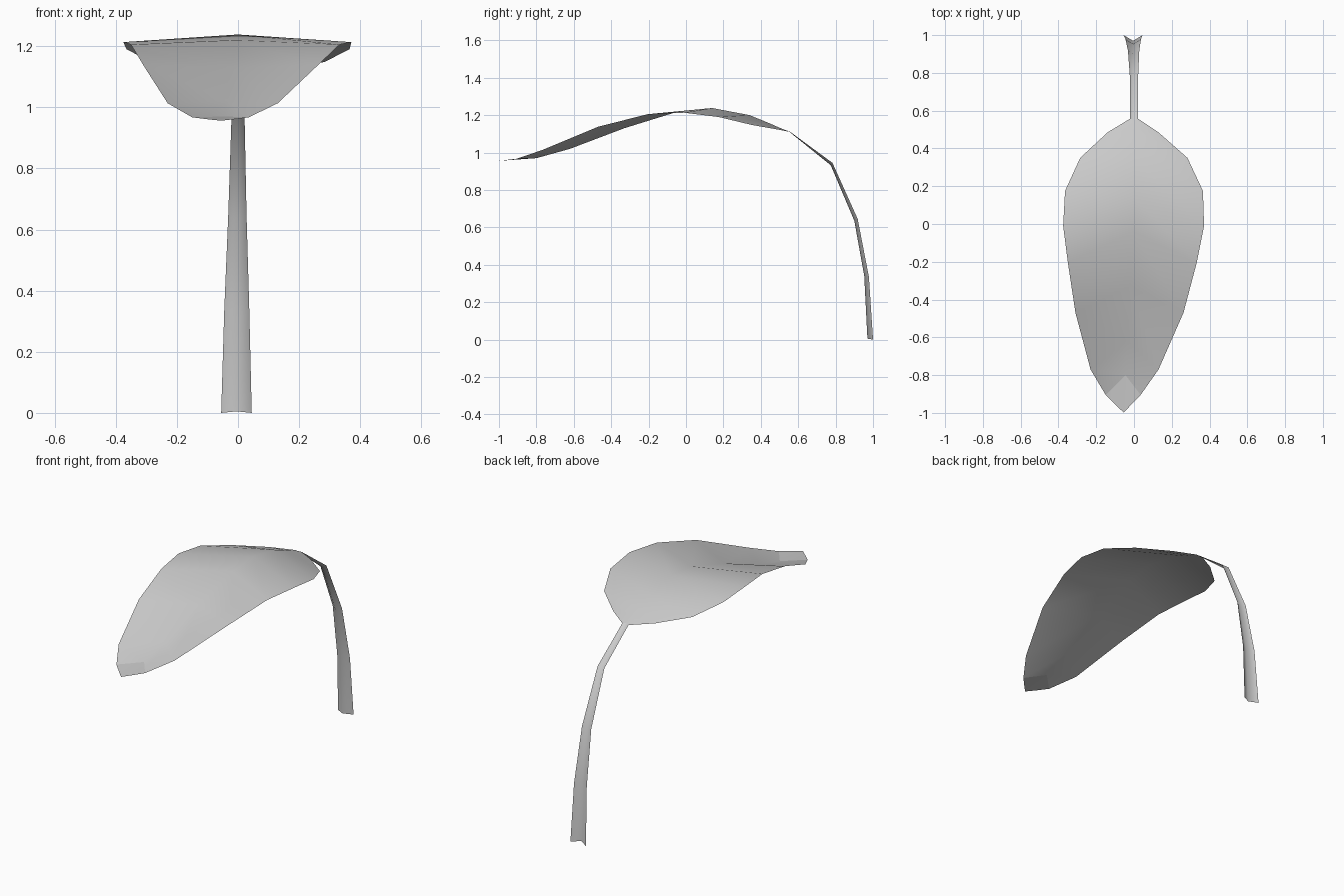
import bpy


def ribbon(name, rows):
    """Creased sheet: every row is a left edge, midrib and right edge point."""
    verts = [p for row in rows for p in row]
    faces = []
    for i in range(len(rows) - 1):
        a, b = 3 * i, 3 * i + 3
        faces += [(a, b, b + 1, a + 1), (a + 1, b + 1, b + 2, a + 2)]
    me = bpy.data.meshes.new(name)
    me.from_pydata(verts, [], faces)
    me.validate()
    for p in me.polygons:
        p.use_smooth = True
    ob = bpy.data.objects.new(name, me)
    bpy.context.collection.objects.link(ob)
    return ob


# Stem: V-shaped section; half width, centre x, edge (y, z), midrib (y, z)
stem = [
    (0.050, -0.005, 1.000, 0.00, 0.970, 0.005),
    (0.041, -0.004, 0.978, 0.335, 0.953, 0.34),
    (0.030, -0.002, 0.918, 0.645, 0.900, 0.635),
    (0.022, 0.000, 0.783, 0.945, 0.774, 0.932),
    (0.020, 0.000, 0.558, 1.110, 0.550, 1.113),
]
ribbon("leaf_stem", [[(c - w, ey, ez), (c, my, mz), (c + w, ey, ez)]
                     for w, c, ey, ez, my, mz in stem])

# Blade: left x, right x, edge (y, z), midrib (x, y, z), from stem to tip
blade = [
    (-0.020, 0.020, 0.558, 1.110, 0.000, 0.550, 1.113),
    (-0.140, 0.130, 0.485, 1.124, 0.000, 0.500, 1.133),
    (-0.285, 0.283, 0.350, 1.148, 0.000, 0.440, 1.159),
    (-0.365, 0.365, 0.175, 1.190, 0.000, 0.340, 1.200),
    (-0.375, 0.371, -0.010, 1.213, 0.000, 0.140, 1.238),
    (-0.350, 0.332, -0.205, 1.205, -0.005, -0.040, 1.220),
    (-0.310, 0.262, -0.470, 1.138, -0.020, -0.330, 1.130),
    (-0.230, 0.130, -0.770, 1.013, -0.035, -0.620, 1.020),
    (-0.150, 0.035, -0.905, 0.967, -0.045, -0.800, 0.970),
]
rows = [[(lx, ey, ez), (mx, my, mz), (rx, ey, ez)]
        for lx, rx, ey, ez, mx, my, mz in blade]
leaf = ribbon("leaf_blade", rows)

# Pointed tip closing the last row
tip = ribbon("leaf_tip", [rows[-1], [(-0.103, -0.952, 0.961),
                                     (-0.055, -0.998, 0.956),
                                     (-0.010, -0.952, 0.961)]])
